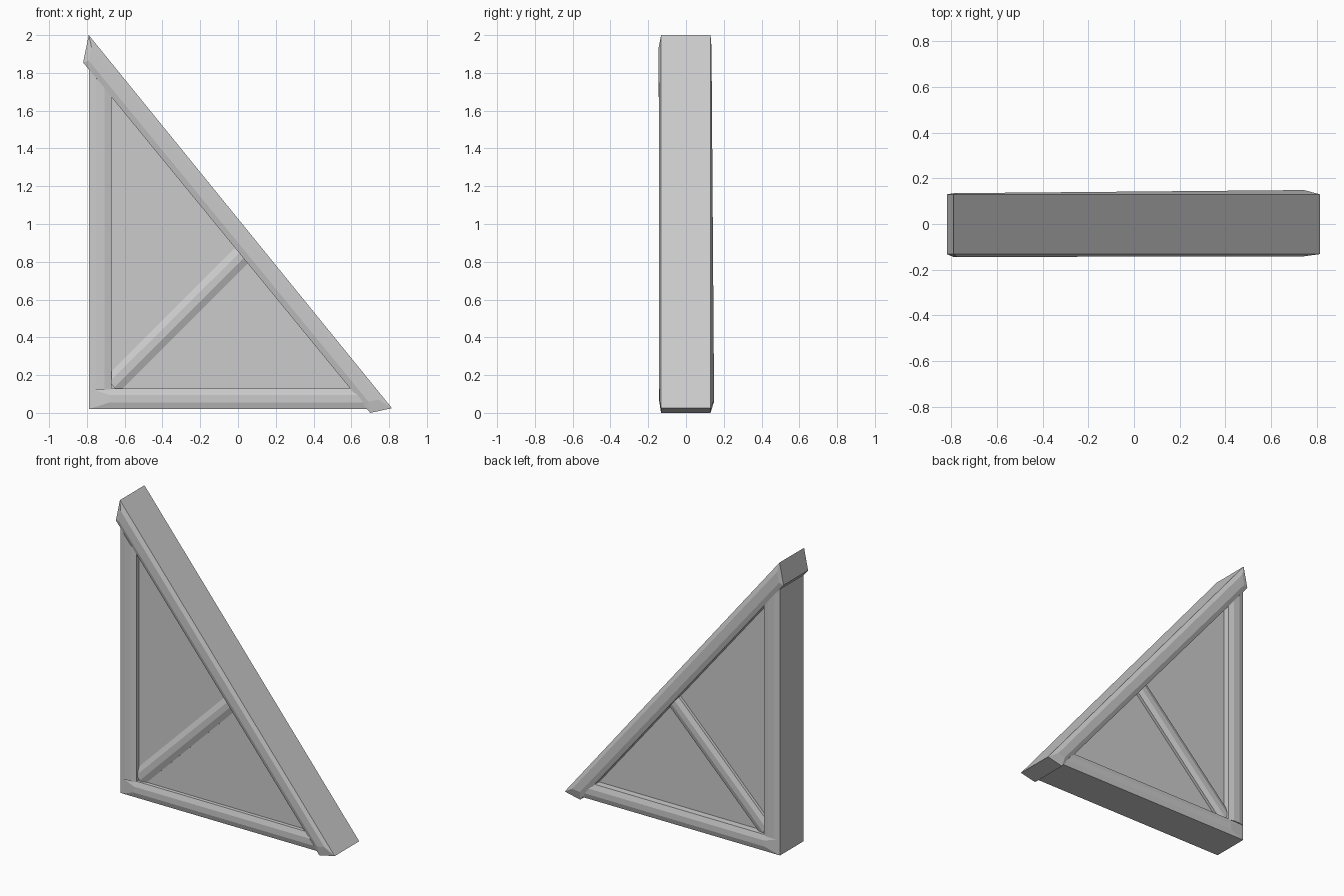
import bpy, bmesh

if "Cube" in bpy.data.objects:
    bpy.data.objects.remove(bpy.data.objects["Cube"])


def timber(name, outer, inner, edge, face):
    """Solid with outline `outer` (x, z) and shallow sloping bevels up to `inner`.
    edge / face: functions of x giving (front_y, back_y)."""
    bm = bmesh.new()
    layers = [(inner, face, 0), (outer, edge, 0), (outer, edge, 1), (inner, face, 1)]
    rings = [[bm.verts.new((x, fn(x)[side], z)) for x, z in pts]
             for pts, fn, side in layers]
    n = len(outer)
    bm.faces.new(rings[0])
    bm.faces.new(rings[-1])
    for a, b in zip(rings, rings[1:]):
        for i in range(n):
            j = (i + 1) % n
            bm.faces.new((a[i], a[j], b[j], b[i]))
    bmesh.ops.recalc_face_normals(bm, faces=bm.faces)
    mesh = bpy.data.meshes.new(name)
    bm.to_mesh(mesh)
    bm.free()
    obj = bpy.data.objects.new(name, mesh)
    bpy.context.collection.objects.link(obj)
    return obj


def depth(front, back):
    return lambda x: (front, back)


# Upright post, tucked under the sloped beam
timber("upright_post",
       [(-0.79, 0.125), (-0.67, 0.125), (-0.67, 1.675), (-0.79, 1.82)],
       [(-0.752, 0.125), (-0.708, 0.125), (-0.708, 1.721), (-0.752, 1.774)],
       depth(-0.125, 0.125), depth(-0.136, 0.134))

# Bottom beam with a tapered left end
timber("bottom_beam",
       [(-0.79, 0.02), (0.69, 0.02), (0.605, 0.13), (-0.79, 0.13)],
       [(-0.68, 0.055), (0.663, 0.055), (0.632, 0.095), (-0.68, 0.095)],
       depth(-0.125, 0.125), depth(-0.136, 0.136))

# Sloped beam, back face drifting slightly outwards towards the foot
timber("sloped_beam",
       [(-0.82, 1.855), (0.70, 0.0), (0.815, 0.025), (-0.79, 2.0)],
       [(-0.79, 1.865), (0.69, 0.06), (0.745, 0.07), (-0.775, 1.935)],
       depth(-0.132, 0.13),
       lambda x: (-0.143 + 0.002 * x, 0.142 + 0.009 * x))

# Diagonal brace
timber("diagonal_brace",
       [(-0.70, 0.19), (-0.63, 0.11), (0.075, 0.815), (0.0, 0.89)],
       [(-0.68, 0.165), (-0.655, 0.135), (0.05, 0.84), (0.025, 0.865)],
       depth(-0.101, 0.10), depth(-0.115, 0.112))

# Infill panel
tri = [(-0.70, 0.10), (0.64, 0.10), (-0.70, 1.73)]
timber("infill_panel", tri, tri, depth(-0.10, 0.08), depth(-0.10, 0.08))
bm = bmesh.new()
panel = bpy.data.objects["infill_panel"].data
bm.from_mesh(panel)
bmesh.ops.remove_doubles(bm, verts=bm.verts, dist=0.0001)
bmesh.ops.recalc_face_normals(bm, faces=bm.faces)
bm.to_mesh(panel)
bm.free()
